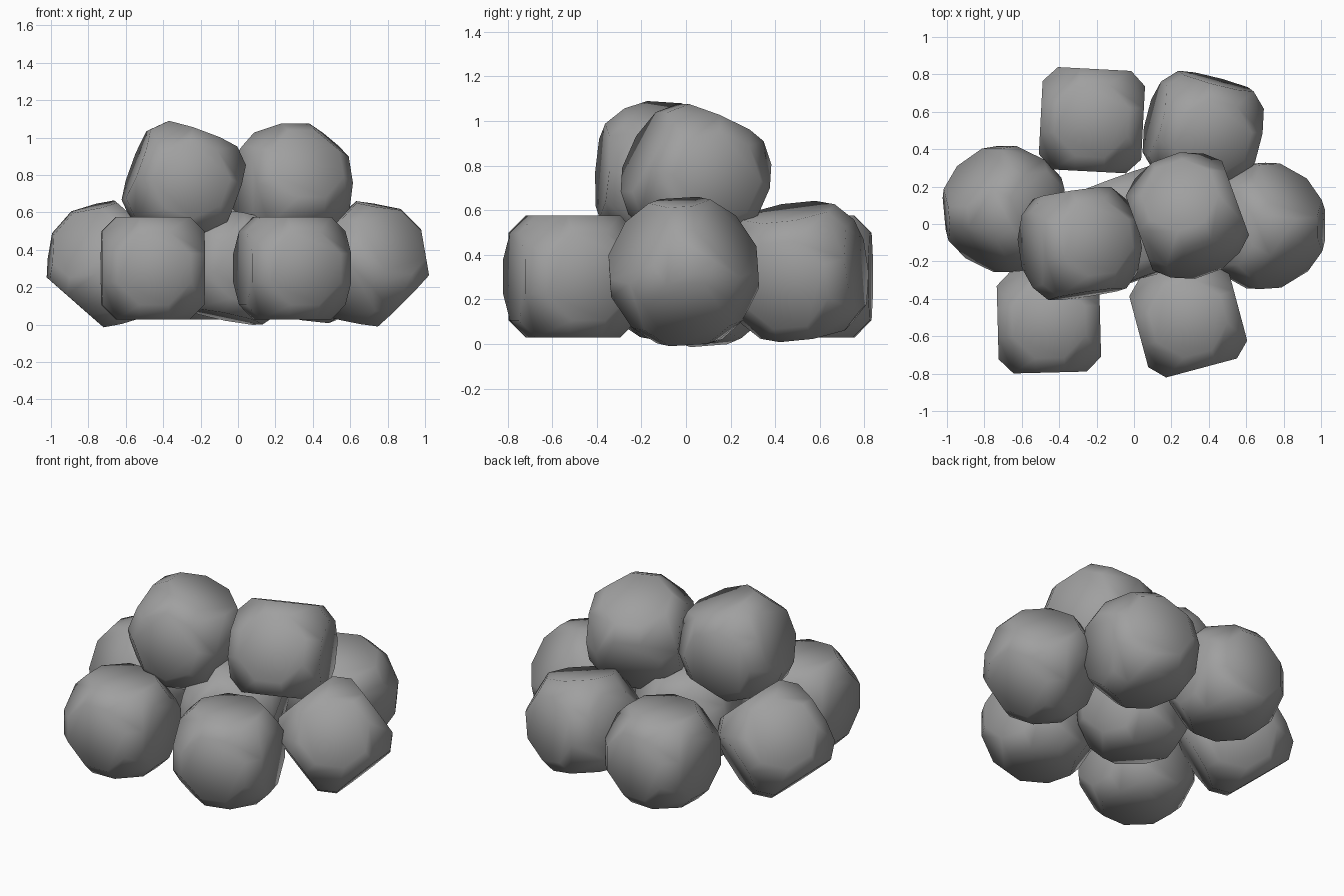
import bpy
import bmesh
from math import radians
from itertools import product
from mathutils import Vector, Quaternion

HALF = 0.274        # half the width of a boulder
CORNER_CUT = 0.11   # distance the corners are cut back along the edges

cube = bpy.data.objects.get("Cube")
if cube:
    bpy.data.objects.remove(cube, do_unlink=True)

stone = bpy.data.materials.new("stone grey")
stone.use_nodes = True
colour = (0.35, 0.35, 0.35, 1)
stone.diffuse_color = colour
bsdf = next(n for n in stone.node_tree.nodes if n.type == 'BSDF_PRINCIPLED')
bsdf.inputs["Base Color"].default_value = colour
bsdf.inputs["Roughness"].default_value = 0.8


def boulder_mesh():
    """Cube cut to the middles of its edges, with every corner chamfered."""
    bm = bmesh.new()
    for corner in product((-HALF, 0, HALF), repeat=3):
        if corner.count(0) == 1:
            bm.verts.new(corner)
    bmesh.ops.convex_hull(bm, input=bm.verts[:])
    bmesh.ops.dissolve_limit(bm, angle_limit=radians(2),
                             verts=bm.verts[:], edges=bm.edges[:])
    bmesh.ops.bevel(bm, geom=bm.verts[:], offset=CORNER_CUT, segments=1,
                    profile=0.5, affect='VERTICES')
    bmesh.ops.recalc_face_normals(bm, faces=bm.faces[:])
    for face in bm.faces:
        face.smooth = True
    mesh = bpy.data.meshes.new("boulder")
    bm.to_mesh(mesh)
    bm.free()
    mesh.materials.append(stone)
    return mesh


def boulder(name, centre, facing, spin, axis=(0, 0, 1)):
    """Turn the local axis to the facing direction, then spin around it."""
    target = Vector(facing).normalized()
    turn = Vector(axis).rotation_difference(target)
    obj = bpy.data.objects.new(name, shared)
    obj.rotation_mode = 'QUATERNION'
    obj.rotation_quaternion = Quaternion(target, radians(spin)) @ turn
    obj.location = centre
    bpy.context.collection.objects.link(obj)


shared = boulder_mesh()

# Ring of boulders on the ground
boulder("front_right_boulder", (-0.455, -0.52, 0.302), (0, 0, 1), 1.5)
boulder("front_left_boulder", (0.29, -0.505, 0.302), (0, 0, 1), 15)
boulder("back_right_boulder", (-0.225, 0.555, 0.302), (0, 0, 1), -3)
boulder("back_left_boulder", (0.37, 0.5, 0.325), (0.2, -0.15, 1), -14)
boulder("left_boulder", (0.69, -0.01, 0.325), (0.98, 0, 0.17), 45, (1, 1, 1))
boulder("right_boulder", (-0.69, 0.08, 0.325), (-0.98, -0.1, 0.1), -45, (-1, 1, 1))

# Boulder in the middle of the ring
boulder("middle_boulder", (-0.02, -0.02, 0.31), (0.2, 0.1, 1), 20)

# Two boulders stacked on top
boulder("top_right_boulder", (-0.29, -0.105, 0.76), (0.36, 0.12, 1), 8)
boulder("top_left_boulder", (0.285, 0.045, 0.745), (-0.16, 0.44, 1), 20)
